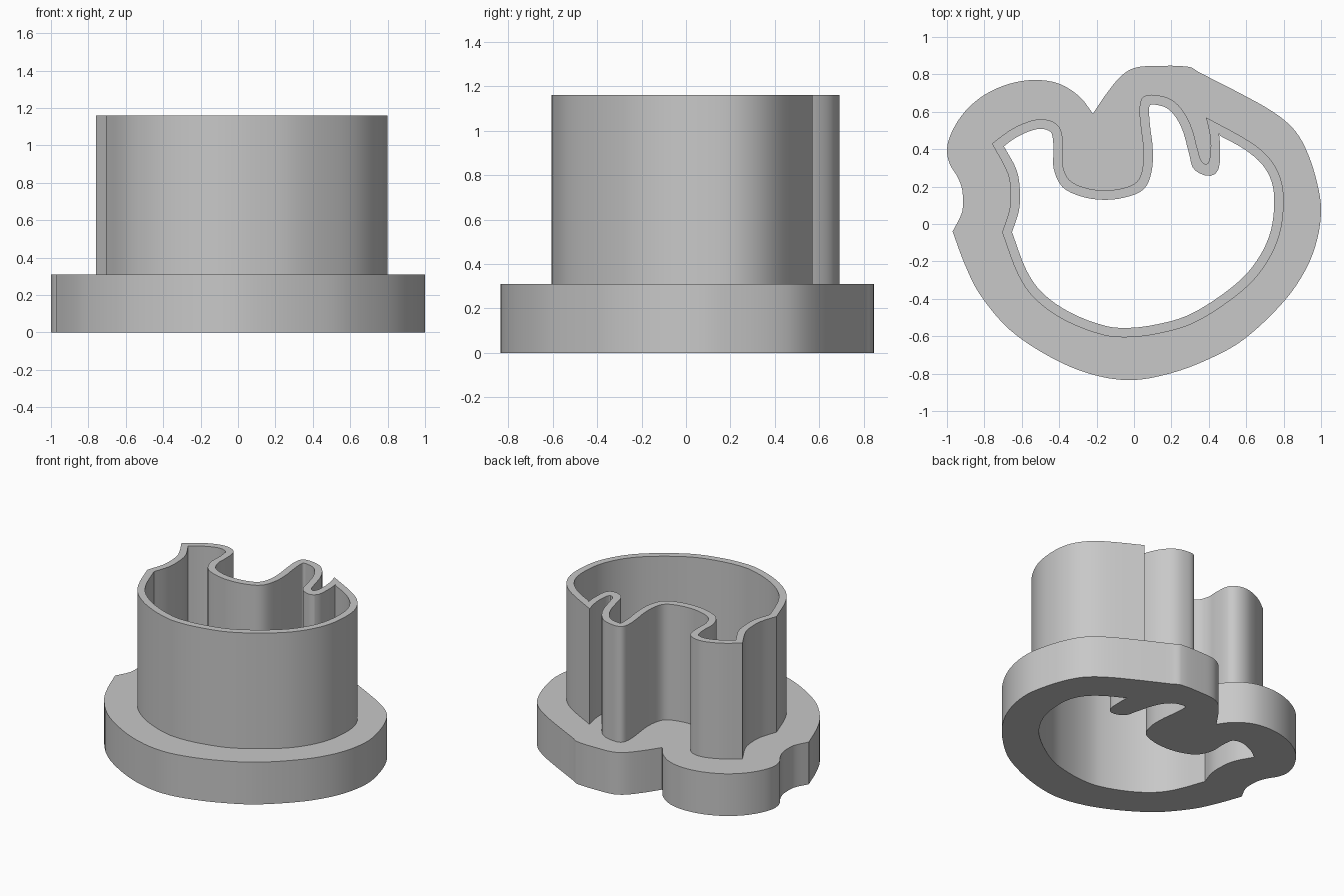
import bpy
from mathutils import Vector
from mathutils.geometry import interpolate_bezier

default_cube = bpy.data.objects.get("Cube")
if default_cube:
    bpy.data.objects.remove(default_cube, do_unlink=True)

FLANGE_HEIGHT, TOTAL_HEIGHT, WALL = 0.31, 1.16, 0.05

grey = bpy.data.materials.new("plain grey")
grey.use_nodes = True
grey.diffuse_color = (0.58, 0.58, 0.58, 1)
grey.node_tree.nodes["Principled BSDF"].inputs["Base Color"].default_value = grey.diffuse_color

# Clockwise outlines; every run starts at a sharp corner and is smooth within
wall_runs = [
    # rear edge: left lobe, deep bay, tall lobe and narrow slot
    [(-.76, .43), (-.665, .5), (-.585, .54), (-.505, .56), (-.43, .545), (-.39, .5),
     (-.38, .4), (-.38, .31), (-.345, .235), (-.265, .195), (-.17, .18), (-.065, .19),
     (.015, .225), (.045, .295), (.05, .4), (.035, .53), (.03, .625), (.05, .68),
     (.11, .69), (.2, .665), (.265, .6), (.31, .51), (.34, .4), (.365, .33),
     (.395, .325), (.41, .4), (.405, .48)],
    # round body
    [(.385, .57), (.62, .44), (.725, .35), (.785, .24), (.8, .11), (.78, -.05),
     (.72, -.19), (.62, -.32), (.455, -.45), (.295, -.54), (.135, -.585),
     (-.015, -.605), (-.16, -.595), (-.37, -.515), (-.53, -.4), (-.62, -.27)],
    # hollow side
    [(-.705, -.045), (-.665, .08), (-.66, .17), (-.675, .27)],
]
flange_runs = [
    [(-.22, .59), (-.145, .7), (-.065, .795), (.005, .835), (.11, .845), (.295, .84),
     (.35, .81), (.565, .7), (.75, .595), (.86, .5), (.93, .375), (.98, .215),
     (1, .08), (.98, -.08), (.92, -.24), (.805, -.41), (.59, -.615), (.405, -.72),
     (.19, -.8), (-.025, -.835), (-.24, -.8), (-.45, -.71), (-.665, -.565),
     (-.825, -.375), (-.905, -.215)],
    [(-.97, -.04), (-.92, .06), (-.915, .13), (-.92, .19), (-.945, .255), (-.985, .32),
     (-1, .4), (-.975, .49), (-.905, .6), (-.8, .69), (-.665, .75), (-.53, .77),
     (-.4, .75), (-.29, .68)],
]


def inset(runs, distance):
    """Move every point inwards by a mitred distance, keeping the runs."""
    points = [Vector(p) for run in runs for p in run]
    moved = []
    for i, p in enumerate(points):
        a = (p - points[i - 1]).normalized()
        b = (points[(i + 1) % len(points)] - p).normalized()
        na, nb = Vector((a.y, -a.x)), Vector((b.y, -b.x))
        moved.append(p + (na + nb) * distance / (1 + na.dot(nb)))
    source = iter(moved)
    return [[next(source) for _ in run] for run in runs]


def smooth_outline(runs, steps=4):
    """Closed outline with smooth runs meeting at sharp corners."""
    outline = []
    for r, run in enumerate(runs):
        pts = [Vector(p) for p in run] + [Vector(runs[(r + 1) % len(runs)][0])]
        last = len(pts) - 1
        for i in range(last):
            p, q = pts[i], pts[i + 1]
            reach = (q - p).length / 3
            tp = (q - pts[max(i - 1, 0)]).normalized()
            tq = (pts[min(i + 2, last)] - p).normalized()
            curve = interpolate_bezier(p, p + tp * reach, q - tq * reach, q, steps + 1)
            outline += curve[:-1]
    return outline


def extruded_ring(name, outer, inner, bottom, top):
    """Solid ring between two outlines."""
    data = bpy.data.curves.new(name, "CURVE")
    data.dimensions = "2D"
    data.fill_mode = "BOTH"
    data.extrude = (top - bottom) / 2
    for outline in (outer, inner):
        spline = data.splines.new("POLY")
        spline.points.add(len(outline) - 1)
        for point, p in zip(spline.points, outline):
            point.co = (p[0], p[1], 0, 1)
        spline.use_cyclic_u = True
    data.materials.append(grey)
    obj = bpy.data.objects.new(name, data)
    obj.location.z = (top + bottom) / 2
    bpy.context.collection.objects.link(obj)
    bpy.ops.object.select_all(action="DESELECT")
    obj.select_set(True)
    bpy.context.view_layer.objects.active = obj
    bpy.ops.object.convert(target="MESH")
    # weld caps to sides so the solid is closed
    bpy.ops.object.mode_set(mode="EDIT")
    bpy.ops.mesh.select_all(action="SELECT")
    bpy.ops.mesh.remove_doubles(threshold=0.0001)
    bpy.ops.mesh.normals_make_consistent(inside=False)
    bpy.ops.object.mode_set(mode="OBJECT")
    bpy.ops.object.shade_smooth_by_angle()


opening = smooth_outline(inset(wall_runs, WALL))
extruded_ring("base_flange", smooth_outline(flange_runs), opening, 0, FLANGE_HEIGHT)
extruded_ring("cutting_wall", smooth_outline(wall_runs), opening, FLANGE_HEIGHT, TOTAL_HEIGHT)
